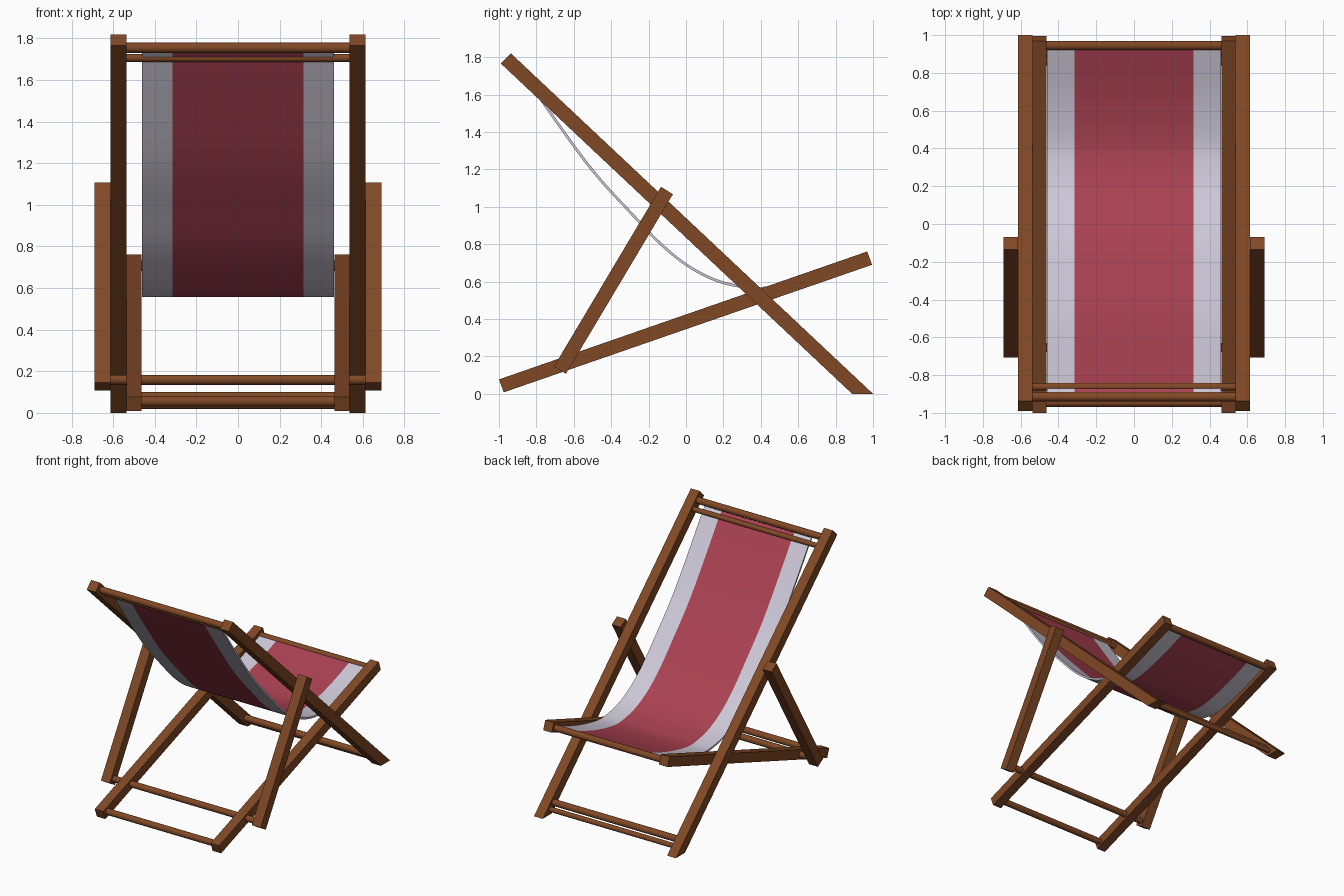
import bpy, bmesh, math
from mathutils import Vector

if "Cube" in bpy.data.objects:
    bpy.data.objects.remove(bpy.data.objects["Cube"])


def material(name, rgb):
    m = bpy.data.materials.new(name)
    m.diffuse_color = (*rgb, 1)
    m.use_nodes = True
    m.node_tree.nodes["Principled BSDF"].inputs["Base Color"].default_value = m.diffuse_color
    return m


wood = material("brown wood", (0.216, 0.065, 0.019))
red = material("red canvas", (0.402, 0.053, 0.084))
white = material("pale canvas", (0.61, 0.578, 0.679))


def make_object(name, bm, mats):
    bmesh.ops.recalc_face_normals(bm, faces=bm.faces)
    me = bpy.data.meshes.new(name)
    bm.to_mesh(me)
    bm.free()
    for m in mats:
        me.materials.append(m)
    ob = bpy.data.objects.new(name, me)
    bpy.context.collection.objects.link(ob)
    return ob


def beam(name, profile, x0, x1):
    """Side profile (y, z) extruded along x, one beam on each side."""
    for side, sign in (("right", 1), ("left", -1)):
        bm = bmesh.new()
        f = bm.faces.new([bm.verts.new((sign * x0, y, z)) for y, z in profile])
        ext = bmesh.ops.extrude_face_region(bm, geom=[f])
        verts = [v for v in ext["geom"] if isinstance(v, bmesh.types.BMVert)]
        bmesh.ops.translate(bm, verts=verts, vec=(sign * (x1 - x0), 0, 0))
        make_object(f"{side}_{name}", bm, [wood])


def bar(name, y, z, radius, half):
    """Round cross bar along x."""
    bpy.ops.mesh.primitive_cylinder_add(vertices=24, radius=radius, depth=2 * half,
                                        location=(0, y, z),
                                        rotation=(0, math.pi / 2, 0))
    ob = bpy.context.object
    ob.name = name
    ob.data.materials.append(wood)
    bpy.ops.object.shade_smooth_by_angle(angle=math.radians(40))


# Timber frame
beam("back_rail", [(-0.99, 1.766), (-0.936, 1.82), (1.0, 0), (0.888, 0)], 0.537, 0.613)
beam("seat_rail", [(-1.0, 0.077), (-0.974, 0.008), (0.995, 0.69), (0.969, 0.761)], 0.463, 0.537)
beam("support_strut", [(-0.134, 1.107), (-0.07, 1.067), (-0.642, 0.107), (-0.706, 0.146)], 0.613, 0.69)

# Cross bars
bar("top_bar", -0.915, 1.755, 0.025, 0.54)
bar("canvas_top_bar", -0.862, 1.706, 0.019, 0.54)
bar("seat_front_bar", 0.945, 0.708, 0.025, 0.465)
bar("seat_rear_bar", -0.945, 0.055, 0.024, 0.465)
bar("strut_bar", -0.653, 0.159, 0.024, 0.615)
bar("foot_bar", 0.863, 0.076, 0.025, 0.54)
bar("lower_foot_bar", 0.904, 0.038, 0.019, 0.54)

# Canvas sling: smooth curve through a few (y, z) points
pts = [(-0.895, 1.735), (-0.862, 1.70), (-0.79, 1.595), (-0.594, 1.318), (-0.46, 1.147),
       (-0.30, 0.973), (-0.139, 0.805), (0.005, 0.688), (0.155, 0.609), (0.30, 0.573),
       (0.44, 0.568), (0.68, 0.622), (0.945, 0.715)]
P = [Vector(p) for p in pts]
P = [2 * P[0] - P[1]] + P + [2 * P[-1] - P[-2]]
path = []
STEPS = 6
for i in range(1, len(P) - 2):
    a, b, c, d = P[i - 1:i + 3]
    for k in range(STEPS):
        t = k / STEPS
        path.append(0.5 * (2 * b + (c - a) * t + (2 * a - 5 * b + 4 * c - d) * t * t
                           + (3 * b - a - 3 * c + d) * t ** 3))
path.append(P[-2])

bm = bmesh.new()
rows = [[bm.verts.new((x, p.x, p.y)) for x in (-0.461, -0.315, 0.315, 0.461)] for p in path]
for r, s in zip(rows, rows[1:]):
    for j in range(3):
        f = bm.faces.new((r[j], r[j + 1], s[j + 1], s[j]))
        f.material_index = 0 if j == 1 else 1  # red centre, pale borders
canvas = make_object("canvas_sling", bm, [red, white])
sol = canvas.modifiers.new("thickness", "SOLIDIFY")
sol.thickness = 0.014
sol.offset = 0
bpy.context.view_layer.objects.active = canvas
bpy.ops.object.select_all(action="DESELECT")
canvas.select_set(True)
bpy.ops.object.modifier_apply(modifier=sol.name)
bpy.ops.object.shade_smooth_by_angle(angle=math.radians(35))
